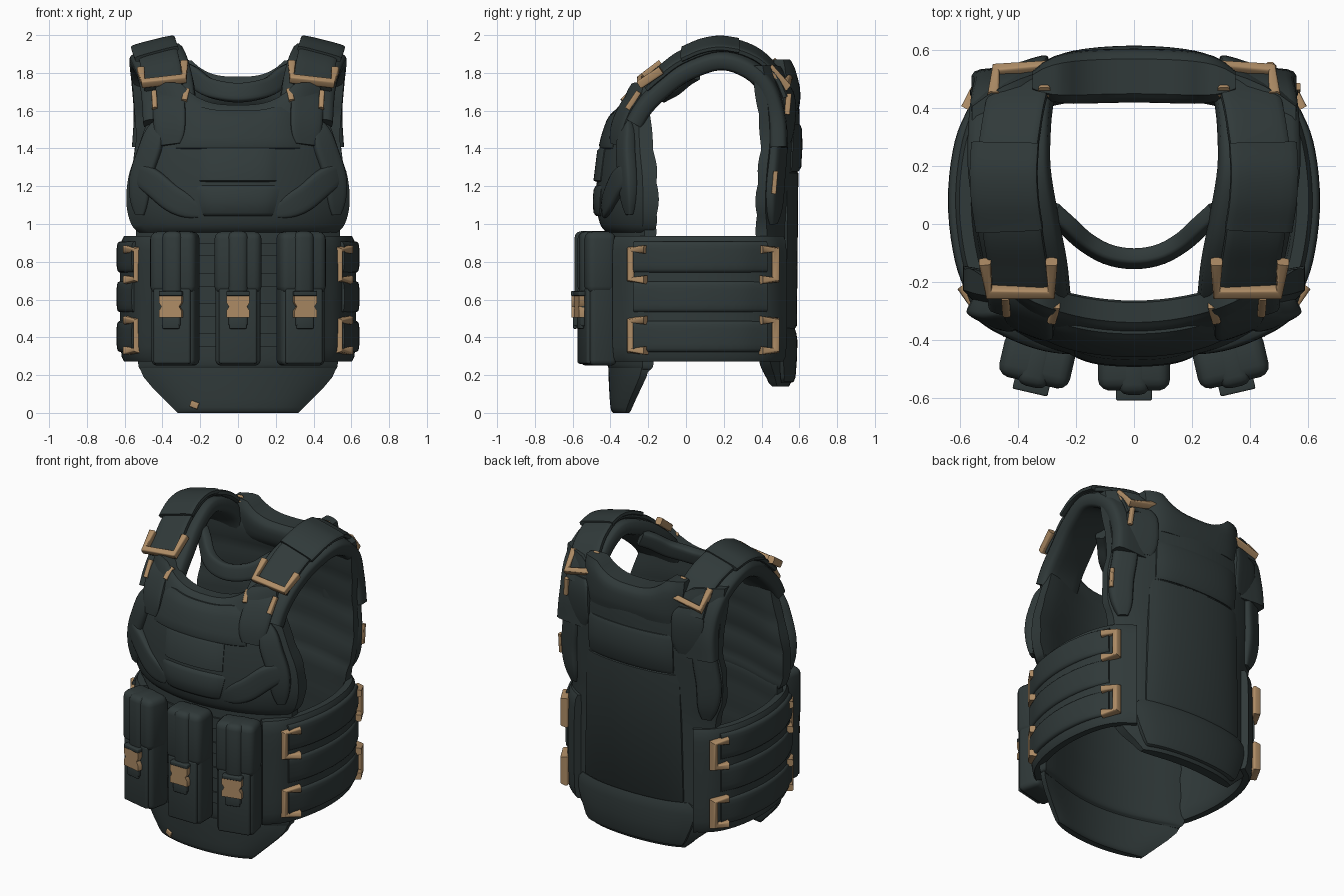
import bpy, bmesh, math
from mathutils import Vector, Matrix

if "Cube" in bpy.data.objects:
    bpy.data.objects.remove(bpy.data.objects["Cube"])


def material(name, rgb):
    m = bpy.data.materials.new(name)
    m.use_nodes = True
    m.diffuse_color = (*rgb, 1)
    bsdf = m.node_tree.nodes["Principled BSDF"]
    bsdf.inputs["Base Color"].default_value = (*rgb, 1)
    bsdf.inputs["Roughness"].default_value = 0.8
    return m


FABRIC = material("dark_fabric", (0.030, 0.042, 0.042))
TAN = material("tan_plastic", (0.42, 0.26, 0.13))
made = []


def finish(name, bm, mat):
    bmesh.ops.recalc_face_normals(bm, faces=bm.faces)
    mesh = bpy.data.meshes.new(name)
    bm.to_mesh(mesh)
    bm.free()
    mesh.materials.append(mat)
    ob = bpy.data.objects.new(name, mesh)
    bpy.context.collection.objects.link(ob)
    made.append(ob)


def spline(pts, steps):
    """Catmull-Rom through vectors of any size."""
    pts = [Vector(p) for p in pts]
    if steps < 2:
        return pts
    ext = [pts[0] * 2 - pts[1]] + pts + [pts[-1] * 2 - pts[-2]]
    out = []
    for a, b, c, d in zip(ext, ext[1:], ext[2:], ext[3:]):
        for i in range(steps):
            t = i / steps
            out.append((b * 2 + (c - a) * t + (a * 2 - b * 5 + c * 4 - d) * t * t
                        + (b * 3 - a - c * 3 + d) * t ** 3) / 2)
    return out + [pts[-1]]


def skin(name, rings, mat):
    """Join even-sized rings; each end is closed with a strip so it may be curved."""
    bm = bmesh.new()
    rows = [[bm.verts.new(p) for p in ring] for ring in rings]
    n = len(rows[0])
    for a, b in zip(rows, rows[1:]):
        for i in range(n):
            j = (i + 1) % n
            bm.faces.new((a[i], a[j], b[j], b[i]))
    for r in (rows[0], rows[-1]):
        for i in range(n // 2 - 1):
            bm.faces.new((r[i], r[i + 1], r[n - 2 - i], r[n - 1 - i]))
    finish(name, bm, mat)


def sweep(name, pts, across, w, t, mat=FABRIC, steps=5, taper=0.0):
    """Rounded flat band of width w and thickness t along a path."""
    path = spline(pts, steps)
    rings = []
    for i, p in enumerate(path):
        tan = (path[min(i + 1, len(path) - 1)] - path[max(i - 1, 0)]).normalized()
        a = Vector(across)
        a = (a - tan * a.dot(tan)).normalized()
        nrm = tan.cross(a)
        f = 1 - taper * abs(2 * i / (len(path) - 1) - 1) ** 4
        ring = []
        for k in range(16):
            ang = math.tau * (k + 0.5) / 16
            c, s = math.cos(ang), math.sin(ang)
            ring.append(p + a * math.copysign(abs(c) ** 0.45, c) * w * f / 2
                        + nrm * math.copysign(abs(s) ** 0.45, s) * t * f / 2)
        rings.append(ring)
    skin(name, rings, mat)


def panel(name, rows, k, steps=4, quilt=0.0, n=20):
    """Curved padded panel. Rows: z, half width, outer y, inner y, lift at the sides."""
    rings = []
    for z, hw, yo, yi, lift in spline(rows, steps):
        mid, ring = (yo + yi) / 2, []
        for y0, order in ((yo, range(n + 1)), (yi, range(n, -1, -1))):
            for i in order:
                u = i / n * 2 - 1
                y = mid + (y0 - mid) * (1 - 0.6 * abs(u) ** 6)
                if y0 == yi:
                    y += quilt * math.copysign(abs(math.sin(z * 18)), yi - yo)
                ring.append((u * hw, y + k * (u * hw) ** 2, z + lift * min(1, abs(u) * 1.4) ** 3))
        rings.append(ring)
    skin(name, rings, FABRIC)


def box(name, size, loc, frame, bevel=0.02, mat=FABRIC):
    bm = bmesh.new()
    bmesh.ops.create_cube(bm, size=1)
    bmesh.ops.scale(bm, vec=size, verts=bm.verts)
    bmesh.ops.bevel(bm, geom=bm.edges[:], offset=bevel, segments=3, profile=0.5, affect='EDGES')
    bmesh.ops.transform(bm, matrix=frame @ Matrix.Translation(loc), verts=bm.verts)
    finish(name, bm, mat)


def prism(name, outline, y, depth, frame, mat):
    bm = bmesh.new()
    face = bm.faces.new([bm.verts.new((x, y, z)) for x, z in outline])
    ext = bmesh.ops.extrude_face_region(bm, geom=[face])["geom"]
    bmesh.ops.translate(bm, vec=(0, depth, 0), verts=[v for v in ext if isinstance(v, bmesh.types.BMVert)])
    bmesh.ops.transform(bm, matrix=frame, verts=bm.verts)
    finish(name, bm, mat)


# Front body: skirt, belly and chest bag
panel("front_skirt", [(0, .32, -.385, -.345, 0), (.03, .35, -.40, -.33, 0), (.19, .50, -.41, -.32, 0),
                      (.29, .52, -.41, -.31, 0)], .55, 3)
panel("front_belly", [(.22, .51, -.39, -.33, 0), (.28, .53, -.42, -.30, 0), (.6, .53, -.42, -.29, 0),
                      (.95, .54, -.42, -.29, 0), (1.02, .53, -.40, -.30, 0)], .55, 6, .012)
panel("front_chest", [(.94, .50, -.40, -.33, 0), (.99, .56, -.45, -.29, 0), (1.1, .59, -.475, -.29, 0),
                      (1.25, .58, -.47, -.29, 0), (1.4, .53, -.45, -.28, 0), (1.53, .47, -.41, -.28, .05),
                      (1.60, .44, -.37, -.27, .10), (1.63, .43, -.34, -.28, .12)], .55, 5, .01)
panel("chest_flap", [(1.22, .2, -.465, -.44, 0), (1.23, .205, -.49, -.44, 0), (1.39, .205, -.47, -.42, 0),
                     (1.41, .2, -.45, -.42, 0)], .5, 1)
panel("chest_yoke", [(1.39, .32, -.44, -.41, 0), (1.42, .33, -.46, -.4, 0), (1.55, .30, -.42, -.37, .01),
                     (1.6, .27, -.38, -.35, .02)], .5, 3)
panel("chest_lower_pocket", [(1.04, .17, -.46, -.44, 0), (1.06, .19, -.49, -.44, 0), (1.18, .22, -.49, -.44, 0),
                             (1.21, .22, -.465, -.44, 0)], .5, 2)
for i in range(4):
    z = .35 + i * .16
    panel("front_webbing", [(z, .50, -.432, -.40, 0), (z + .07, .50, -.432, -.40, 0)], .55, 1)

# Back body: plate bag, upper flap, field and bottom flap
panel("back_body", [(.14, .33, .545, .49, 0), (.18, .37, .56, .46, 0), (.32, .49, .575, .45, 0),
                    (.6, .51, .575, .45, 0), (.95, .51, .575, .45, 0), (1.1, .55, .58, .47, 0),
                    (1.28, .56, .59, .49, 0), (1.45, .54, .60, .49, 0), (1.6, .55, .60, .47, .02),
                    (1.68, .56, .59, .46, .08), (1.73, .56, .57, .46, .11)], -.42, 5, .01)
panel("back_upper_flap", [(1.28, .29, .58, .55, 0), (1.3, .30, .61, .55, 0), (1.5, .30, .615, .56, 0),
                          (1.53, .29, .59, .56, 0)], -.35, 2)
panel("back_field", [(.44, .34, .57, .54, 0), (.46, .35, .587, .54, 0), (1.27, .33, .595, .54, 0),
                     (1.29, .32, .57, .54, 0)], -.36, 1)
panel("back_bottom_flap", [(.16, .32, .56, .53, 0), (.19, .35, .58, .53, 0), (.38, .42, .59, .53, 0),
                           (.45, .38, .575, .54, 0)], -.36, 2)
panel("back_collar", [(1.60, .32, .595, .47, 0), (1.66, .34, .605, .43, .01), (1.74, .35, .60, .42, .06),
                      (1.78, .35, .57, .45, .09)], -.15, 3)

# Hanging neck collar
sweep("neck_collar", [(-.29, .05, 1.81), (-.235, 0, 1.78), (-.17, -.06, 1.73), (-.09, -.105, 1.705),
                      (0, -.12, 1.695), (.09, -.105, 1.705), (.17, -.06, 1.73), (.235, 0, 1.78),
                      (.29, .05, 1.81)], (0, .25, 1), .10, .06, steps=4)

# Parts on both sides
for side, s in (("right", -1), ("left", 1)):
    def mir(pts):
        return [(x * s, y, z) for x, y, z in pts]

    # Shoulder pad, strap on top, cover and anchor straps
    tilt = (s, 0, -.25)
    sweep(side + "_shoulder_pad", mir([(.36, -.28, 1.54), (.365, -.22, 1.64), (.375, -.13, 1.73), (.40, 0, 1.825),
                                       (.43, .18, 1.885), (.43, .33, 1.84), (.42, .43, 1.74),
                                       (.41, .48, 1.58), (.42, .49, 1.4)]), tilt, .285, .10)
    sweep(side + "_shoulder_strap", mir([(.395, -.22, 1.73), (.40, -.15, 1.79), (.42, -.02, 1.885), (.44, .18, 1.95),
                                         (.42, .36, 1.905), (.395, .475, 1.80), (.385, .53, 1.68)]), tilt, .21, .04)
    sweep(side + "_strap_cover", mir([(.43, -.02, 1.90), (.445, .08, 1.942), (.45, .18, 1.958),
                                      (.445, .28, 1.945)]), tilt, .24, .035)
    sweep(side + "_front_anchor", mir([(.375, -.23, 1.71), (.365, -.295, 1.64), (.36, -.345, 1.54),
                                       (.355, -.375, 1.42)]), (s, .4, 0), .18, .045, taper=.4)
    sweep(side + "_back_anchor", mir([(.39, .53, 1.72), (.39, .54, 1.6), (.38, .525, 1.42)]),
          (s, -.32, 0), .2, .04, taper=.4)

    # Soft folds of the chest and the back edges
    sweep(side + "_chest_fold", mir([(.55, -.30, 1.28), (.45, -.355, 1.22), (.34, -.40, 1.13), (.2, -.435, 1.06)]),
          (0, 0, 1), .14, .06, taper=.6)
    sweep(side + "_chest_bulge", mir([(.42, -.31, 1.54), (.46, -.32, 1.40), (.51, -.31, 1.24),
                                      (.52, -.30, 1.05)]), (s, .5, 0), .13, .07, taper=.6)
    sweep(side + "_back_wing", mir([(.46, .48, 1.64), (.47, .475, 1.4), (.49, .46, 1.2), (.47, .46, 1.0)]),
          (s, -.5, 0), .15, .09, taper=.6)

    # Cummerbund with three padded bands
    girth = [(.44, -.36), (.525, -.27), (.58, -.12), (.603, .08), (.58, .28), (.52, .42), (.42, .5)]
    sweep(side + "_cummerbund", mir([(x - .02, y, .605) for x, y in girth]), (0, 0, 1), .67, .085)
    for z in (.825, .615, .405):
        sweep(side + "_side_band", mir([(x + .01, y, z) for x, y in girth[1:-1]]), (0, 0, 1), .165, .06)

    # Tan loops at the ends of the bands
    for z in (.785, .41):
        for (x1, y1), (x2, y2) in (((.59, -.21), (.53, -.29)), ((.575, .395), (.53, .475))):
            sweep(side + "_side_loop", mir([(x1, y1, z + .08), (x2, y2, z + .08), (x2, y2, z - .08),
                                            (x1, y1, z - .08)]), (s, 0, 0), .05, .044, TAN, 1)

    # Tan shoulder loops, front and back, with small tabs
    sweep(side + "_front_loop", mir([(.285, -.13, 1.85), (.285, -.235, 1.77), (.50, -.235, 1.745),
                                     (.515, -.13, 1.815)]), (0, -.6, .8), .045, .042, TAN, 1)
    sweep(side + "_back_loop", mir([(.31, .455, 1.865), (.31, .54, 1.77), (.475, .53, 1.73),
                                    (.485, .44, 1.83)]), (0, .7, .7), .045, .042, TAN, 1)
    sweep(side + "_inner_tab", mir([(.27, -.28, 1.71), (.285, -.335, 1.65)]), (s, 0, 0), .03, .03, TAN, 1)
    sweep(side + "_outer_tab", mir([(.445, -.25, 1.70), (.44, -.31, 1.61)]), (s, 0, 0), .028, .03, TAN, 1)

# Small single tags
sweep("back_strap_tag", [(.47, .545, 1.69), (.48, .535, 1.58)], (1, 0, 0), .025, .03, TAN, 1)
sweep("back_edge_tag", [(.565, .475, 1.28), (.565, .465, 1.16)], (0, 1, 0), .025, .02, TAN, 1)
sweep("skirt_tag", [(-.25, -.365, .05), (-.21, -.375, .035)], (0, 0, 1), .035, .02, TAN, 1)

# Three magazine pouches with flap, strap and buckle
buckle = [(-.062, .505), (.062, .505), (.062, .54), (.048, .562), (.062, .585), (.062, .62),
          (-.062, .62), (-.062, .585), (-.048, .562), (-.062, .54)]
for label, x, y, turn in (("right", -.335, -.475, -13), ("middle", 0, -.50, 0), ("left", .335, -.475, 13)):
    frame = Matrix.Translation((x, y, 0)) @ Matrix.Rotation(math.radians(turn), 4, 'Z')
    box(label + "_pouch", (.24, .15, .69), (0, .015, .595), frame, .03)
    box(label + "_pouch_front", (.20, .03, .40), (0, -.06, .46), frame, .012)
    box(label + "_pouch_flap", (.25, .16, .33), (0, .005, .795), frame, .04)
    box(label + "_pouch_strap", (.11, .172, .36), (0, -.004, .782), frame, .035)
    box(label + "_strap_lip", (.124, .04, .025), (0, -.09, .632), frame, .006)
    box(label + "_buckle_base", (.10, .03, .14), (0, -.08, .53), frame, .008)
    box(label + "_strap_tail", (.09, .02, .07), (0, -.087, .48), frame, .006)
    prism(label + "_buckle", buckle, -.107, .03, frame, TAN)

bpy.ops.object.select_all(action='DESELECT')
for ob in made:
    ob.select_set(True)
bpy.context.view_layer.objects.active = made[0]
bpy.ops.object.shade_smooth_by_angle(angle=math.radians(40))
